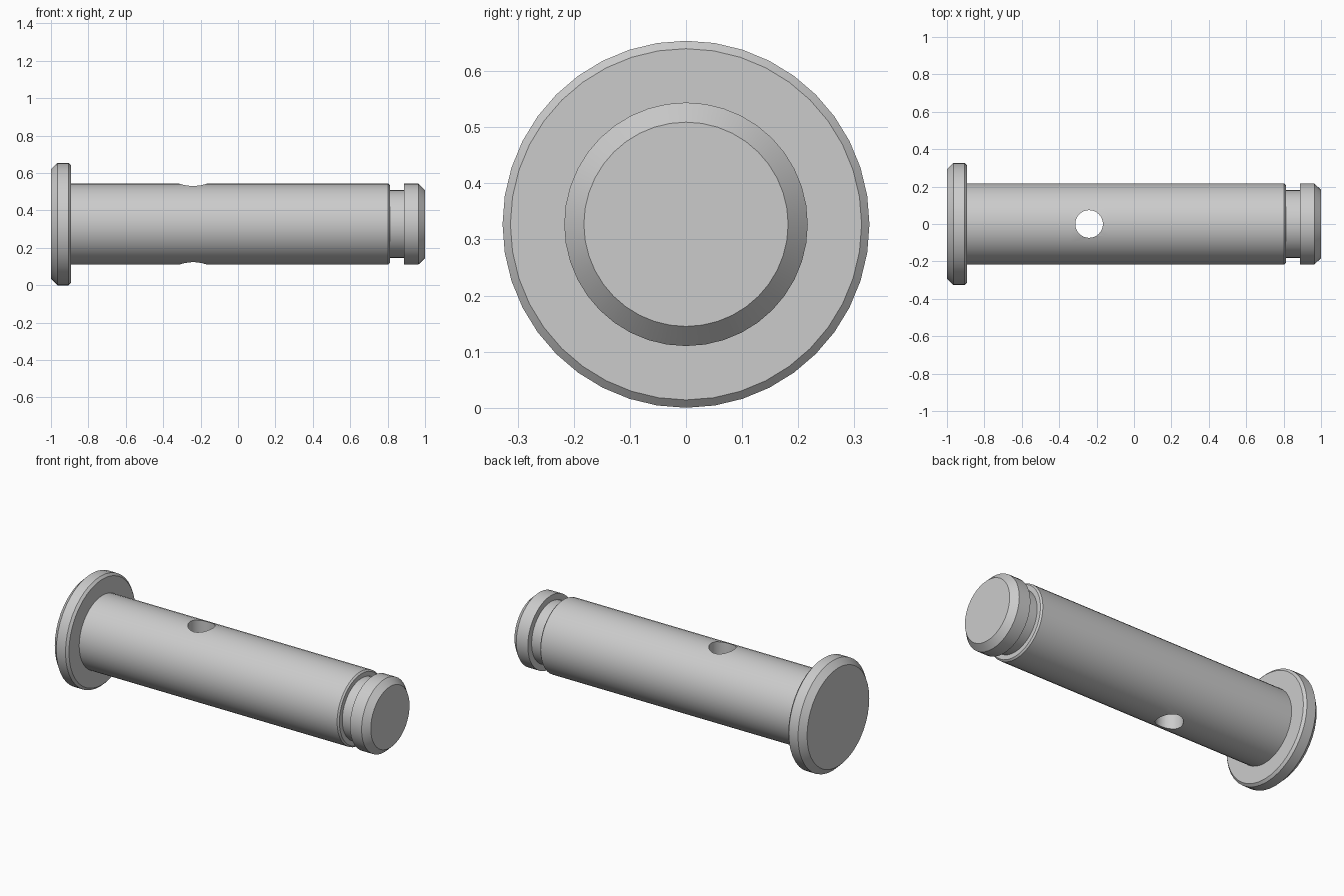
import bpy, bmesh, math

default = bpy.data.objects.get("Cube")
if default:
    bpy.data.objects.remove(default, do_unlink=True)

AXIS_Z = 0.327
SIDES = 40

# Plain steel material
steel = bpy.data.materials.new("steel_grey")
steel.use_nodes = True
colour = (0.6, 0.6, 0.6, 1.0)
steel.diffuse_color = colour
steel.node_tree.nodes["Principled BSDF"].inputs["Base Color"].default_value = colour


def lathe(name, profile, sides):
    """Turn (x, radius) points around the x axis, with capped ends."""
    bm = bmesh.new()
    rings = []
    for x, r in profile:
        angles = [2 * math.pi * i / sides for i in range(sides)]
        rings.append([bm.verts.new((x, r * math.sin(a), r * math.cos(a))) for a in angles])
    for a, b in zip(rings, rings[1:]):
        for i in range(sides):
            j = (i + 1) % sides
            bm.faces.new((a[i], a[j], b[j], b[i]))
    bm.faces.new(rings[0])
    bm.faces.new(rings[-1])
    bmesh.ops.recalc_face_normals(bm, faces=bm.faces)
    mesh = bpy.data.meshes.new(name)
    bm.to_mesh(mesh)
    bm.free()
    mesh.materials.append(steel)
    obj = bpy.data.objects.new(name, mesh)
    bpy.context.collection.objects.link(obj)
    return obj


# Head, shaft, retaining groove and chamfered tip in one turned body
head = [(-1, 0.292), (-0.965, 0.327), (-0.905, 0.327), (-0.892, 0.313)]
shaft = [(-0.892, 0.217), (-0.34, 0.217), (-0.14, 0.217), (0.803, 0.217), (0.812, 0.208)]
groove = [(0.812, 0.181), (0.888, 0.181)]
tip = [(0.888, 0.217), (0.964, 0.217), (1, 0.182)]
pin = lathe("clevis_pin", head + shaft + groove + tip, SIDES)
pin.location.z = AXIS_Z

# Cross hole drilled vertically through the shaft
drill = lathe("hole_cutter", [(-0.5, 0.074), (0.5, 0.074)], 32)
drill.rotation_euler.y = math.pi / 2
drill.location = (-0.24, 0, AXIS_Z)
drill.hide_render = True

cut = pin.modifiers.new("cross_hole", "BOOLEAN")
cut.operation = "DIFFERENCE"
cut.solver = "EXACT"
cut.object = drill

bpy.ops.object.select_all(action="DESELECT")
bpy.context.view_layer.objects.active = pin
pin.select_set(True)
bpy.ops.object.modifier_apply(modifier=cut.name)
bpy.data.objects.remove(drill, do_unlink=True)
bpy.ops.object.shade_smooth_by_angle(angle=math.radians(30))
